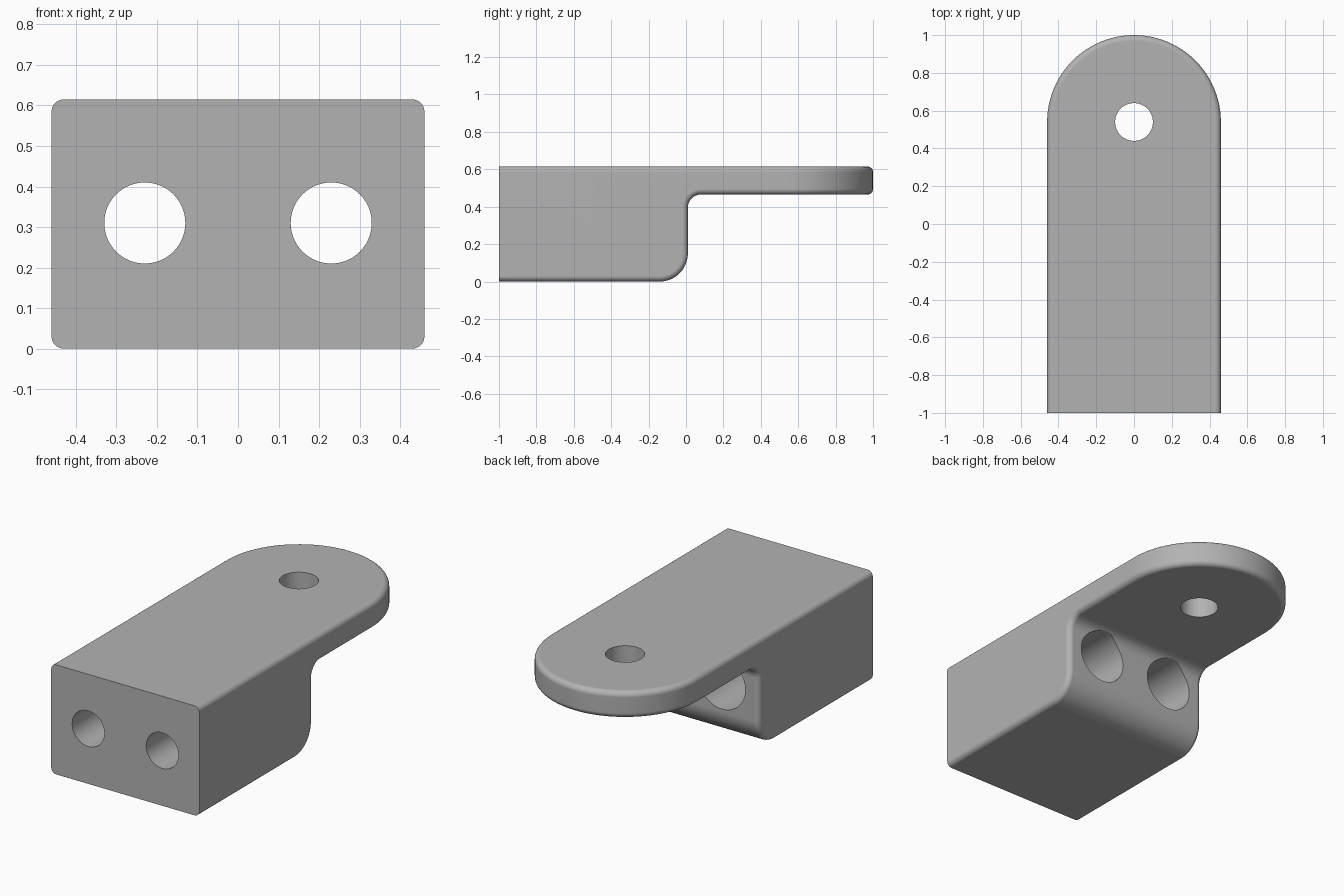
import bpy
import bmesh
from math import sin, cos, pi, radians
from mathutils import Matrix

HALF_W = 0.46      # half width of the bracket
TOP = 0.615        # top surface
TAB_Z = 0.465      # underside of the tab
BACK = 0.01        # rear face of the block
TAB_Y = 0.54       # centre of the rounded tab end
OVER = 0.2         # extra length trimmed off to leave a crisp front face

old = bpy.data.objects.get("Cube")
if old:
    bpy.data.objects.remove(old, do_unlink=True)


def arc(cx, cy, r, start, end, steps):
    angles = [radians(start + (end - start) * i / steps) for i in range(steps + 1)]
    return [(cx + r * cos(a), cy + r * sin(a)) for a in angles]


def prism(name, points, to_3d, shift):
    """Extrude a flat outline into a solid."""
    bm = bmesh.new()
    face = bm.faces.new([bm.verts.new(to_3d(*p)) for p in points])
    moved = bmesh.ops.extrude_face_region(bm, geom=[face])["geom"]
    bmesh.ops.translate(bm, vec=shift,
                        verts=[v for v in moved if isinstance(v, bmesh.types.BMVert)])
    bmesh.ops.recalc_face_normals(bm, faces=bm.faces)
    return to_object(name, bm)


def to_object(name, bm):
    mesh = bpy.data.meshes.new(name)
    bm.to_mesh(mesh)
    bm.free()
    obj = bpy.data.objects.new(name, mesh)
    bpy.context.collection.objects.link(obj)
    return obj


def drill(name, radius, depth, place):
    bm = bmesh.new()
    bmesh.ops.create_cone(bm, cap_ends=True, segments=64, radius1=radius,
                          radius2=radius, depth=depth, matrix=place)
    return to_object(name, bm)


def along_y(x, y, z):
    return Matrix.Translation((x, y, z)) @ Matrix.Rotation(pi / 2, 4, "X")


def boolean(target, cutter, operation="DIFFERENCE"):
    mod = target.modifiers.new(cutter.name, "BOOLEAN")
    mod.operation = operation
    mod.solver = "EXACT"
    mod.object = cutter
    cutter.hide_render = True
    cutter.hide_set(True)
    helpers.append(cutter)


helpers = []

# Side profile: block with rounded lower rear edge and filleted tab
profile = [(-1 - OVER, TOP), (-1 - OVER, 0)]
profile += arc(BACK - 0.15, 0.15, 0.15, -90, 0, 12)
profile += arc(BACK + 0.07, TAB_Z - 0.07, 0.07, 180, 90, 10)
profile += [(1.2, TAB_Z), (1.2, TOP)]
bracket = prism("bracket", profile, lambda y, z: (-HALF_W, y, z), (2 * HALF_W, 0, 0))

# Plan outline rounds the end of the tab
plan = [(-HALF_W, -1.5), (HALF_W, -1.5)] + arc(0, TAB_Y, HALF_W, 0, 180, 48)
sides = [(-0.6, -1.5), (0.6, -1.5), (0.6, TAB_Y), (HALF_W, TAB_Y)]
plan = sides + plan[3:-1] + [(-HALF_W, TAB_Y), (-0.6, TAB_Y)]
boolean(bracket, prism("plan_cutter", plan, lambda x, y: (x, y, -0.5), (0, 0, 2)), "INTERSECT")

# Soft outer edges
bevel = bracket.modifiers.new("rounded_edges", "BEVEL")
bevel.width = 0.03
bevel.segments = 6
bevel.limit_method = "ANGLE"
bevel.angle_limit = radians(40)
bevel.use_clamp_overlap = False

# Trim to the flat front face
trim = [(-1, -2), (1, -2), (1, -1), (-1, -1)]
boolean(bracket, prism("front_trim", trim, lambda x, y: (x, y, -0.5), (0, 0, 2)))

# Twin bolt holes with wide rear counterbores, and the hole in the tab
for side, x in (("right", -0.23), ("left", 0.23)):
    boolean(bracket, drill(side + "_bolt_hole", 0.1, 2.0, along_y(x, -0.8, 0.31)))
    boolean(bracket, drill(side + "_counterbore", 0.145, 0.7, along_y(x, -0.15, 0.31)))
boolean(bracket, drill("tab_hole", 0.1, 1.0, Matrix.Translation((0, TAB_Y, 0.6))))

# Bake the modifiers and drop the cutters
graph = bpy.context.evaluated_depsgraph_get()
baked = bpy.data.meshes.new_from_object(bracket.evaluated_get(graph))
bracket.modifiers.clear()
bracket.data = baked
for helper in helpers:
    bpy.data.objects.remove(helper, do_unlink=True)

# Plain grey finish
grey = bpy.data.materials.new("grey")
grey.use_nodes = True
colour = (0.45, 0.45, 0.45, 1)
grey.diffuse_color = colour
grey.node_tree.nodes["Principled BSDF"].inputs["Base Color"].default_value = colour
baked.materials.clear()
baked.materials.append(grey)

# Smooth curves, crisp corners, flat faces kept flat
bpy.ops.object.select_all(action="DESELECT")
bracket.select_set(True)
bpy.context.view_layer.objects.active = bracket
bpy.ops.object.shade_smooth_by_angle(angle=radians(30))
weighted = bracket.modifiers.new("flat_face_normals", "WEIGHTED_NORMAL")
weighted.keep_sharp = True
